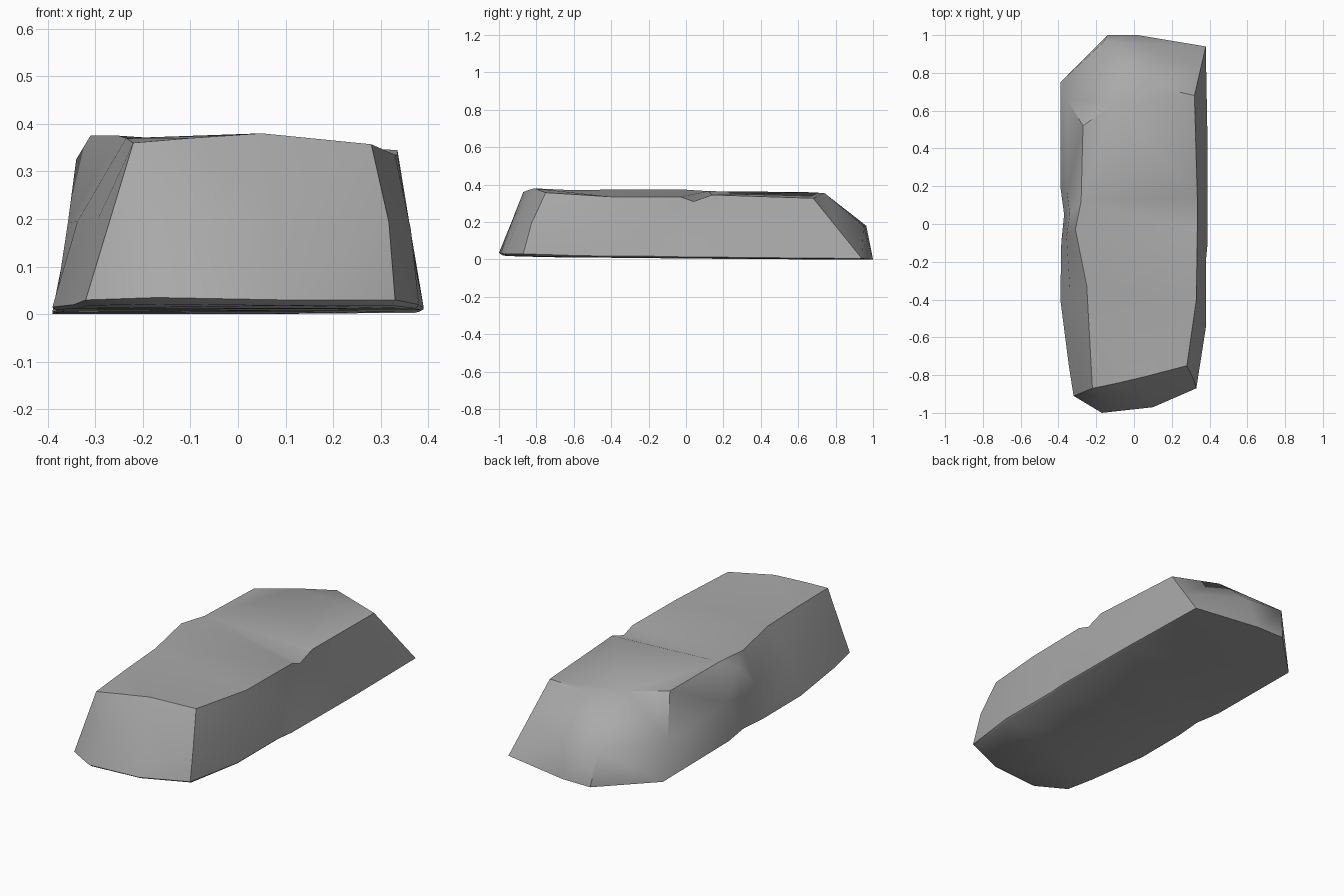
import bpy, bmesh
from math import radians
from mathutils import Vector

default_cube = bpy.data.objects.get("Cube")
if default_cube:
    bpy.data.objects.remove(default_cube, do_unlink=True)

# One flat stone colour
stone = bpy.data.materials.new("grey stone")
stone.use_nodes = True
colour = (0.4, 0.4, 0.4, 1.0)
stone.diffuse_color = colour
for node in stone.node_tree.nodes:
    if node.type == "BSDF_PRINCIPLED":
        node.inputs["Base Color"].default_value = colour

# Facet columns around the slab: rim point, ground point, outward bulge halfway
columns = [
    ((-.22, -.87, .36), (-.32, -.91, .03), 0),
    ((-.1, -.845, .37), (-.17, -1, .035), .01),
    ((.05, -.81, .38), (.1, -.97, .03), .01),
    ((.28, -.75, .357), (.33, -.87, .03), .02),
    ((.33, -.4, .335), (.38, -.55, .02), .01),
    ((.335, -.03, .335), (.38, -.2, .018), 0),
    ((.335, .04, .31), (.39, -.1, .015), 0),
    ((.335, .14, .345), (.39, .4, .01), 0),
    ((.32, .68, .327), (.38, .94, .005), 0),
    ((.06, .74, .355), (.02, 1, 0), .08),
    ((-.1, .64, .36), (-.14, 1, 0), .15),
    ((-.27, .52, .36), (-.39, .75, 0), .03),
    ((-.28, .12, .365), (-.39, .2, .005), .02),
    ((-.34, .05, .325), (-.37, .05, .008), 0),
    ((-.31, -.03, .375), (-.385, -.1, .01), .01),
    ((-.25, -.33, .375), (-.39, -.4, .015), .02),
    ((-.235, -.6, .37), (-.345, -.75, .02), .01),
]


def column_points(rim, ground, bulge):
    """Return the rim, waist, ground and slightly tucked-in foot of a column."""
    rim, ground = Vector(rim), Vector(ground)
    waist = rim.lerp(ground, 0.5)
    outward = Vector((waist.x * 2, waist.y, 0)).normalized()
    foot = Vector((ground.x * 0.98, ground.y * 0.98, ground.z * 0.6))
    return rim, waist + outward * bulge, ground, foot


# Rock slab: loft the rings, then cap the top and the underside
bm = bmesh.new()
rows = [[bm.verts.new(p) for p in column_points(*c)] for c in columns]
for here, after in zip(rows, rows[1:] + rows[:1]):
    for level in range(len(here) - 1):
        bm.faces.new((here[level + 1], after[level + 1], after[level], here[level]))
top = bm.faces.new([row[0] for row in rows])
underside = bm.faces.new([row[-1] for row in reversed(rows)])
bmesh.ops.triangulate(bm, faces=bm.faces[:])
bmesh.ops.recalc_face_normals(bm, faces=bm.faces[:])

mesh = bpy.data.meshes.new("rock_slab")
bm.to_mesh(mesh)
bm.free()
mesh.materials.append(stone)
rock = bpy.data.objects.new("rock_slab", mesh)
bpy.context.scene.collection.objects.link(rock)

# Smooth worn walls, keeping the rim and foot sharp
bpy.ops.object.select_all(action="DESELECT")
rock.select_set(True)
bpy.context.view_layer.objects.active = rock
bpy.ops.object.shade_smooth_by_angle(angle=radians(42))
